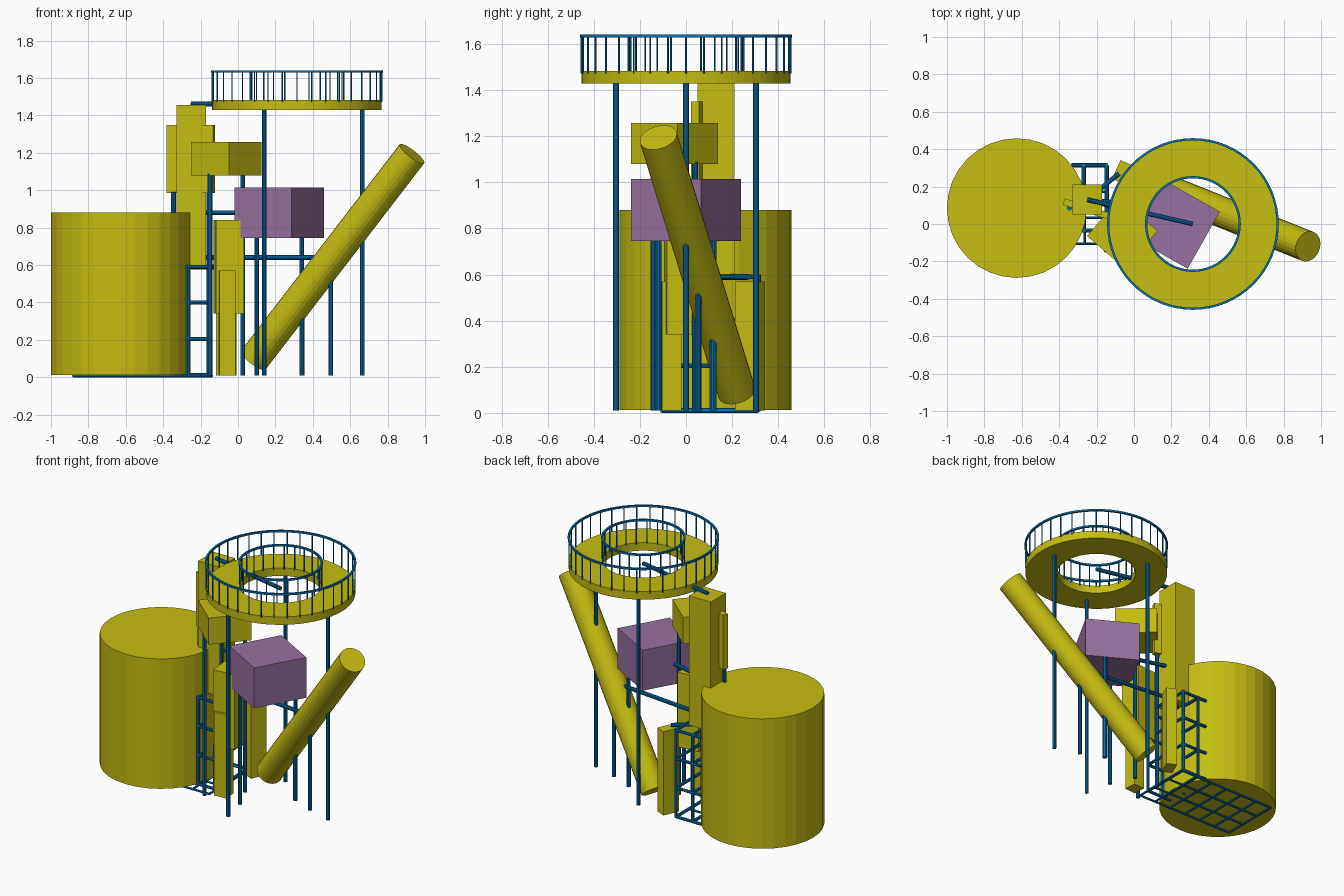
import bpy, bmesh, math
from mathutils import Vector, Matrix

if "Cube" in bpy.data.objects:
    bpy.data.objects.remove(bpy.data.objects["Cube"])


def material(name, rgb):
    m = bpy.data.materials.new(name)
    m.use_nodes = True
    m.diffuse_color = (*rgb, 1)
    m.node_tree.nodes["Principled BSDF"].inputs["Base Color"].default_value = (*rgb, 1)
    return m


YELLOW = material("yellow", (0.56, 0.51, 0.006))
BLUE = material("blue", (0.003, 0.16, 0.42))
PURPLE = material("purple", (0.31, 0.165, 0.35))


def finish(name, bm, mat):
    mesh = bpy.data.meshes.new(name)
    bmesh.ops.recalc_face_normals(bm, faces=bm.faces)
    bm.to_mesh(mesh)
    bm.free()
    mesh.materials.append(mat)
    ob = bpy.data.objects.new(name, mesh)
    bpy.context.collection.objects.link(ob)
    return ob


def add_rod(bm, a, b, r, sides=10):
    a, b = Vector(a), Vector(b)
    d = b - a
    mat = Matrix.Translation((a + b) / 2) @ d.to_track_quat('Z', 'Y').to_matrix().to_4x4()
    bmesh.ops.create_cone(bm, cap_ends=True, segments=sides, radius1=r, radius2=r,
                          depth=d.length, matrix=mat)


def rods(name, pairs, r, mat=BLUE, sides=10):
    bm = bmesh.new()
    for a, b in pairs:
        add_rod(bm, a, b, r, sides)
    return finish(name, bm, mat)


def box(name, centre, size, z0, z1, angle=0, mat=YELLOW):
    bm = bmesh.new()
    m = (Matrix.Translation((*centre, (z0 + z1) / 2)) @ Matrix.Rotation(math.radians(angle), 4, 'Z')
         @ Matrix.Diagonal((*size, z1 - z0, 1)))
    bmesh.ops.create_cube(bm, size=1, matrix=m)
    return finish(name, bm, mat)


def posts(name, points, top, r=0.013):
    return rods(name, [((x, y, 0.01), (x, y, top)) for x, y in points], r)


def add_ring(bm, centre, profile, segments=64):
    """Sweep a closed (radius, z) profile around a vertical axis."""
    loops = []
    for i in range(segments):
        a = math.tau * i / segments
        loops.append([bm.verts.new((centre[0] + r * math.cos(a), centre[1] + r * math.sin(a), z))
                      for r, z in profile])
    n = len(profile)
    for i in range(segments):
        p, q = loops[i], loops[(i + 1) % segments]
        for j in range(n):
            k = (j + 1) % n
            bm.faces.new((p[j], q[j], q[k], p[k]))


# Storage tank
TANK = (-0.627, 0.085)
rods("tank", [((*TANK, 0.012), (*TANK, 0.88))], 0.373, YELLOW, 32)

# Ring platform with its three legs
RING = (0.315, 0.0)
OUTER, INNER, DECK, RAIL = 0.453, 0.25, 1.483, 1.635
bm = bmesh.new()
add_ring(bm, RING, [(INNER, 1.43), (OUTER, 1.43), (OUTER, DECK), (INNER, DECK)])
finish("ring_platform", bm, YELLOW)
leg_angles = [math.tau * i / 3 for i in range(3)]
posts("platform_legs", [(RING[0] + 0.35 * math.cos(a), 0.35 * math.sin(a)) for a in leg_angles], 1.44)

# Railings
for name, radius, count in (("outer_railing", OUTER, 36), ("inner_railing", INNER, 24)):
    bm = bmesh.new()
    s = 0.006
    add_ring(bm, RING, [(radius - s, RAIL - s), (radius + s, RAIL - s),
                        (radius + s, RAIL + s), (radius - s, RAIL + s)])
    for i in range(count):
        a = math.tau * i / count
        x, y = RING[0] + radius * math.cos(a), radius * math.sin(a)
        add_rod(bm, (x, y, DECK - 0.01), (x, y, RAIL), 0.004, 6)
    finish(name, bm, BLUE)

# Sloping conveyor tube and its supports
low, high = Vector((0.08, 0.22, 0.09)), Vector((0.93, -0.12, 1.195))
rods("sloping_tube", [(low, high)], 0.083, YELLOW, 24)
for i, t in enumerate((0.31, 0.49)):
    p = low.lerp(high, t)
    posts("tube_support_%d" % (i + 1), [p.xy], p.z)

# Purple hopper on two posts
box("hopper", (0.22, 0), (0.35, 0.352), 0.745, 1.015, 60.5, PURPLE)
posts("hopper_posts", [(0.34, 0.12), (0.1, -0.12)], 0.75)

# Upper square housing on two posts
box("upper_housing", (-0.0625, -0.05), (0.268, 0.268), 1.08, 1.258, 49)
posts("housing_posts", [(-0.15, -0.14), (0.025, 0.04)], 1.09)

# Tall column with a thin slab through it
box("tall_column", (-0.25, 0.13), (0.16, 0.16), 0.59, 1.455)
box("slab", (-0.252, 0.08), (0.26, 0.036), 0.985, 1.35, -18)
posts("slab_posts", [(-0.345, 0.085), (-0.155, 0.045)], 0.99)

# Lower cabinets
box("middle_cabinet", (-0.05, -0.015), (0.15, 0.15), 0.34, 0.84, 5)
box("front_cabinet", (-0.06, -0.065), (0.085, 0.085), 0.01, 0.57, 4)
box("rear_cabinet", (-0.0625, 0.2775), (0.11, 0.07), 0.01, 0.57, 66)

# Pipes fanning out from the column
hub = (-0.25, 0.13)
for name, end, z in (("ring_pipe", RING, 1.462), ("hopper_pipe", (0.22, 0), 0.88),
                     ("housing_pipe", (-0.06, -0.05), 1.17), ("tube_pipe", (0.5, 0.055), 0.64),
                     ("cabinet_pipe", (-0.08, 0.27), 0.59)):
    rods(name, [((*hub, z), (*end, z))], 0.013)

# Tower frame beside the tank
x0, x1, y0, y1 = -0.27, -0.147, -0.035, 0.315
pairs = [((x, y, 0.01), (x, y, 0.6)) for x in (x0, x1) for y in (y0, y1)]
for z in (0.012, 0.205, 0.4, 0.59):
    pairs += [((-0.335, y, z), (x1, y, z)) for y in (y0, y1)]
    pairs += [((x, y0, z), (x, y1, z)) for x in (x0, x1)]
rods("tower_frame", pairs, 0.01, sides=8)

# Ground grid under the tank
gx0, gx1, gy0, gy1 = -0.88, -0.14, -0.105, 0.31
pairs = []
for i in range(4):
    y = gy0 + (gy1 - gy0) * i / 3
    pairs.append(((gx0, y, 0.007), (gx1, y, 0.007)))
for i in range(7):
    x = gx0 + (gx1 - gx0) * i / 6
    pairs.append(((x, gy0, 0.007), (x, gy1, 0.007)))
rods("ground_grid", pairs, 0.007, sides=8)
